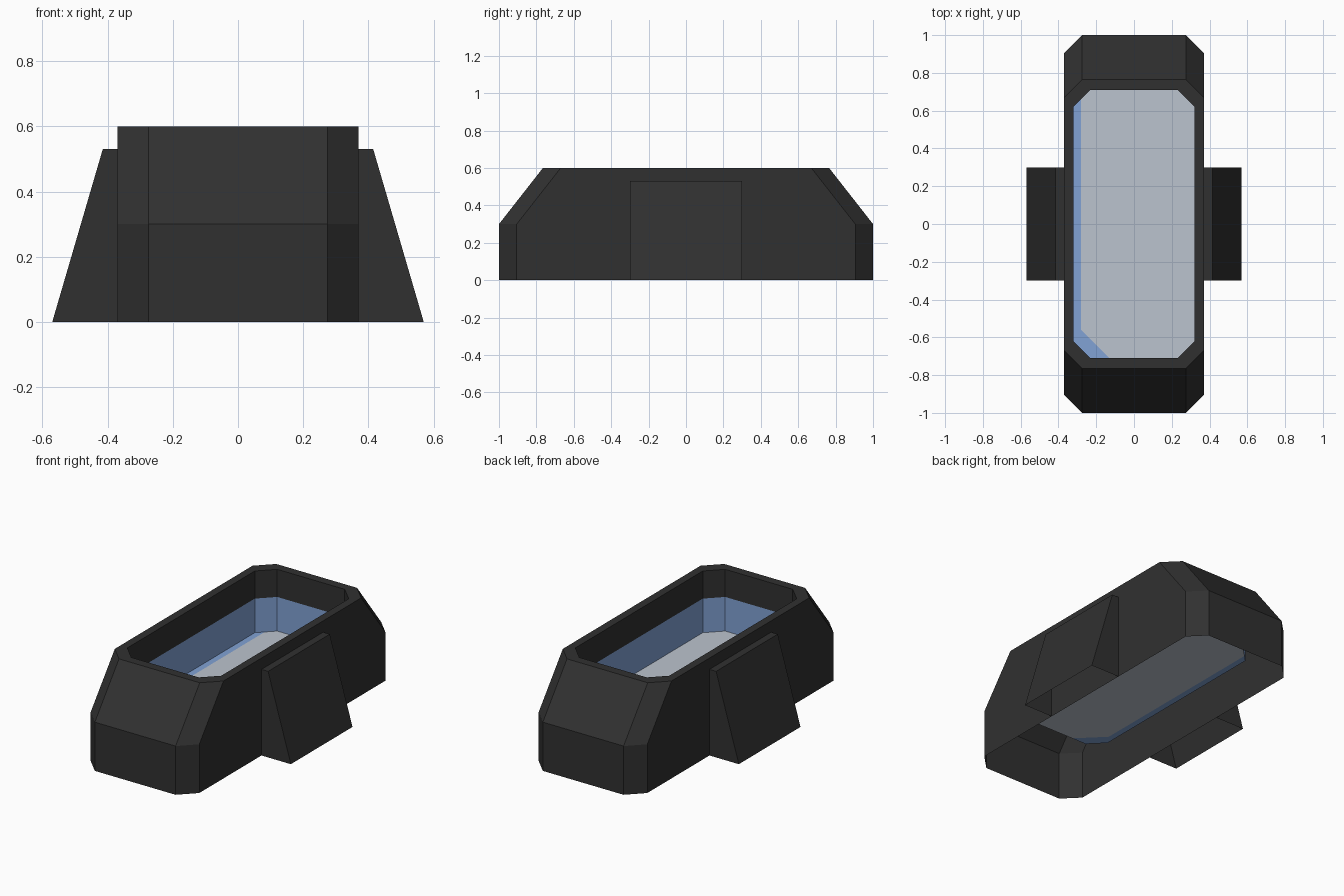
import bpy, bmesh
from mathutils import Vector

if "Cube" in bpy.data.objects:
    bpy.data.objects.remove(bpy.data.objects["Cube"])


def material(name, rgb):
    m = bpy.data.materials.new(name)
    m.diffuse_color = (*rgb, 1)
    m.use_nodes = True
    m.node_tree.nodes["Principled BSDF"].inputs["Base Color"].default_value = m.diffuse_color
    return m


DARK = material("dark_grey", (0.03, 0.03, 0.03))
BLUE = material("basin_blue", (0.22, 0.36, 0.66))
PALE = material("pale_grey", (0.50, 0.55, 0.62))


def octagon(bm, hx, hy, z, cut=0.09):
    """Rectangle with cut corners, counter-clockwise from above."""
    pts = [(hx, -hy + cut), (hx, hy - cut), (hx - cut, hy), (-hx + cut, hy),
           (-hx, hy - cut), (-hx, -hy + cut), (-hx + cut, -hy), (hx - cut, -hy)]
    return [bm.verts.new((x, y, z)) for x, y in pts]


def bridge(bm, a, b):
    n = len(a)
    for i in range(n):
        j = (i + 1) % n
        bm.faces.new((a[i], a[j], b[j], b[i]))


def finish(bm, name, mats):
    me = bpy.data.meshes.new(name)
    bm.to_mesh(me)
    bm.free()
    for m in mats:
        me.materials.append(m)
    ob = bpy.data.objects.new(name, me)
    bpy.context.collection.objects.link(ob)
    return ob


# Outer shell: open below, sloped ends, rim, and upper inner wall
bm = bmesh.new()
rings = [octagon(bm, *s) for s in ((0.37, 1.0, 0, 0.095), (0.37, 1.0, 0.3, 0.095),
                                   (0.37, 0.765, 0.6, 0.095), (0.32, 0.71, 0.6),
                                   (0.32, 0.71, 0.43))]
for a, b in zip(rings, rings[1:]):
    bridge(bm, a, b)
finish(bm, "body_shell", [DARK])

# Blue basin lining
bm = bmesh.new()
bridge(bm, octagon(bm, 0.32, 0.71, 0.43), octagon(bm, 0.32, 0.71, 0.22))
finish(bm, "basin_wall", [BLUE])

# Basin floor: pale, with a blue strip on the left and front left corner
bm = bmesh.new()
bm.faces.new(octagon(bm, 0.32, 0.71, 0.22))
cuts = [(Vector((-0.28, 0, 0.22)), Vector((1, 0, 0))),
        (Vector((-0.28, -0.56, 0.22)), Vector((1, 1, 0)))]
for co, no in cuts:
    bmesh.ops.bisect_plane(bm, geom=bm.verts[:] + bm.edges[:] + bm.faces[:],
                           plane_co=co, plane_no=no)
for f in bm.faces:
    c = f.calc_center_median()
    f.material_index = int(any((c - co).dot(no) < 0 for co, no in cuts))
finish(bm, "basin_floor", [PALE, BLUE])

# Tapered side supports, open below
for side, name in ((1, "right_support"), (-1, "left_support")):
    bm = bmesh.new()
    profile = [(0.37, 0), (0.57, 0), (0.415, 0.53), (0.37, 0.53)]
    front, back = [[bm.verts.new((side * x, y, z)) for x, z in profile] for y in (-0.3, 0.3)]
    bm.faces.new(front)
    bm.faces.new(back[::-1])
    for i in (1, 2):
        bm.faces.new((front[i], back[i], back[i + 1], front[i + 1]))
    if side < 0:
        bmesh.ops.reverse_faces(bm, faces=bm.faces[:])
    finish(bm, name, [DARK])
